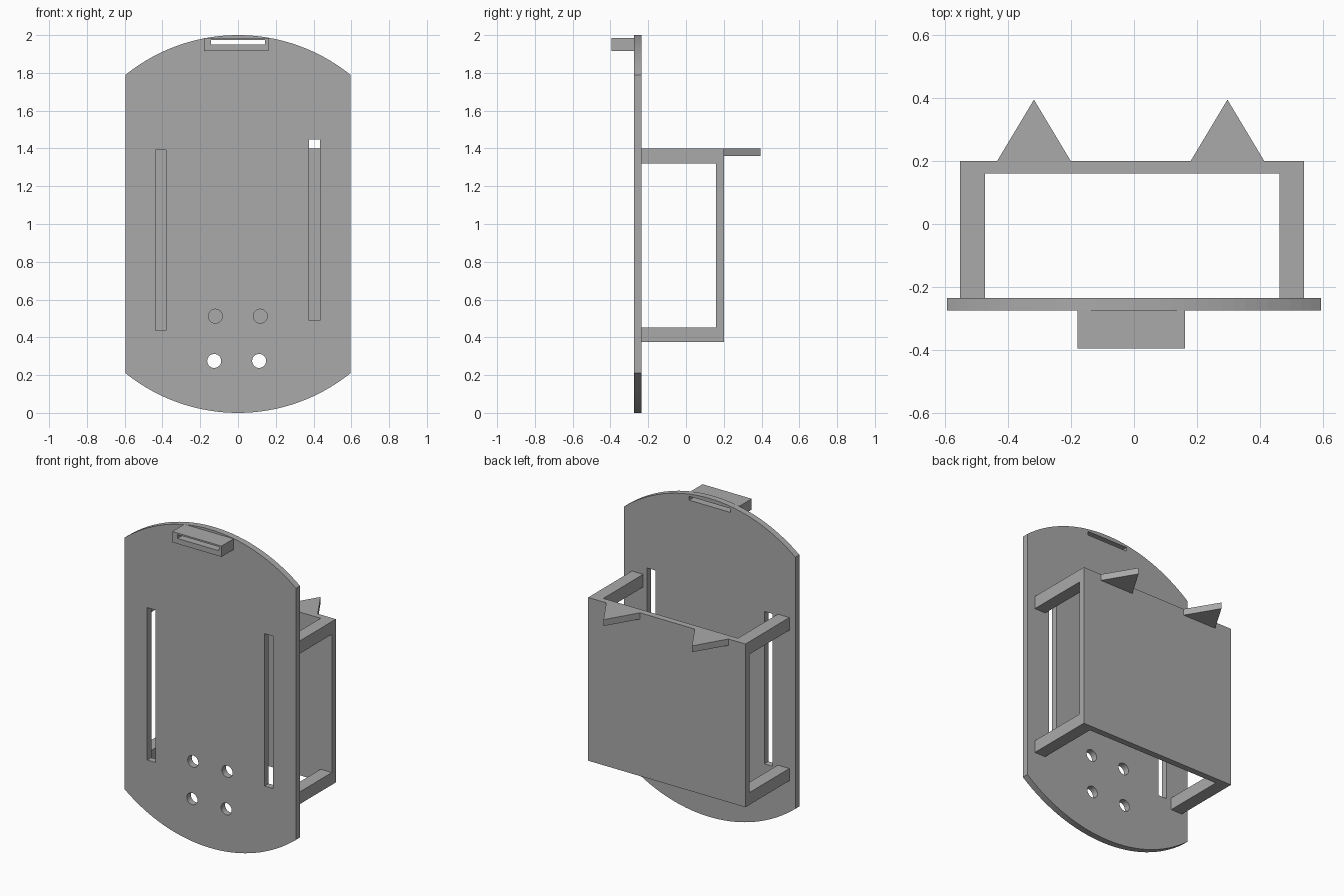
import bpy
import bmesh
from math import asin, sin, cos, pi

if "Cube" in bpy.data.objects:
    bpy.data.objects.remove(bpy.data.objects["Cube"])

GREY = (0.4, 0.4, 0.4, 1)
grey = bpy.data.materials.new("plain grey")
grey.use_nodes = True
grey.diffuse_color = GREY
grey.node_tree.nodes["Principled BSDF"].inputs["Base Color"].default_value = GREY


def prism(name, outline, axis, low, high):
    """Extrude a 2D outline along y (outline is x, z) or z (outline is x, y)."""
    def place(a, b, depth):
        return (a, depth, b) if axis == "y" else (a, b, depth)
    bm = bmesh.new()
    bottom = [bm.verts.new(place(a, b, low)) for a, b in outline]
    top = [bm.verts.new(place(a, b, high)) for a, b in outline]
    bm.faces.new(bottom)
    bm.faces.new(top)
    for i in range(len(outline)):
        j = (i + 1) % len(outline)
        bm.faces.new((bottom[i], bottom[j], top[j], top[i]))
    bmesh.ops.recalc_face_normals(bm, faces=bm.faces)
    mesh = bpy.data.meshes.new(name)
    bm.to_mesh(mesh)
    bm.free()
    mesh.materials.append(grey)
    obj = bpy.data.objects.new(name, mesh)
    bpy.context.collection.objects.link(obj)
    return obj


def box(name, x, y, z):
    outline = [(x[0], z[0]), (x[1], z[0]), (x[1], z[1]), (x[0], z[1])]
    return prism(name, outline, "y", *y)


def cut(target, cutters):
    """Subtract the cutters and bake the result into the target's mesh."""
    for cutter in cutters:
        mod = target.modifiers.new("cut", "BOOLEAN")
        mod.operation = "DIFFERENCE"
        mod.solver = "EXACT"
        mod.object = cutter
    graph = bpy.context.evaluated_depsgraph_get()
    mesh = bpy.data.meshes.new_from_object(target.evaluated_get(graph))
    target.modifiers.clear()
    target.data = mesh


# Mounting plate: straight sides, arched top and bottom
HALF, RISE = 0.595, 0.21
FRONT, BACK = -0.275, -0.235
radius = (HALF ** 2 + RISE ** 2) / (2 * RISE)
span = asin(HALF / radius)
angles = [span * (1 - i / 16) for i in range(33)]
arch = [(radius * sin(a), 2 - radius + radius * cos(a)) for a in angles]
plate = prism("mounting_plate", arch + [(-x, 2 - z) for x, z in arch], "y", FRONT, BACK)

# Strap loop at the top
loop = box("strap_loop", (-0.18, 0.162), (-0.395, FRONT), (1.917, 1.985))

# Cutters: strap slot, two long slots and four screw holes
through = (-0.5, -0.1)
strap_cutter = box("strap_slot_cutter", (-0.143, 0.143), through, (1.951, 1.975))
cutters = [
    strap_cutter,
    box("right_slot_cutter", (-0.438, -0.38), through, (0.435, 1.392)),
    box("left_slot_cutter", (0.377, 0.435), through, (0.49, 1.447)),
]
for x, z in ((-0.12, 0.512), (0.118, 0.512), (-0.126, 0.275), (0.112, 0.275)):
    circle = [(x + 0.037 * cos(i * pi / 16), z + 0.037 * sin(i * pi / 16)) for i in range(32)]
    cutters.append(prism("screw_hole_cutter", circle, "y", *through))
cut(plate, cutters)
cut(loop, [strap_cutter])
for cutter in cutters:
    bpy.data.objects.remove(cutter)

# Back panel held by four arms
box("back_panel", (-0.553, 0.54), (0.16, 0.2), (0.375, 1.4))
for side, x in (("right", (-0.553, -0.473)), ("left", (0.462, 0.54))):
    for level, z in (("lower", (0.375, 0.452)), ("upper", (1.32, 1.4))):
        box(f"{side}_{level}_arm", x, (BACK, 0.16), z)

# Pointed hooks on the panel's top edge
for side, x in (("right", -0.318), ("left", 0.297)):
    prism(f"{side}_hook", [(x - 0.117, 0.2), (x + 0.117, 0.2), (x, 0.395)], "z", 1.36, 1.4)
